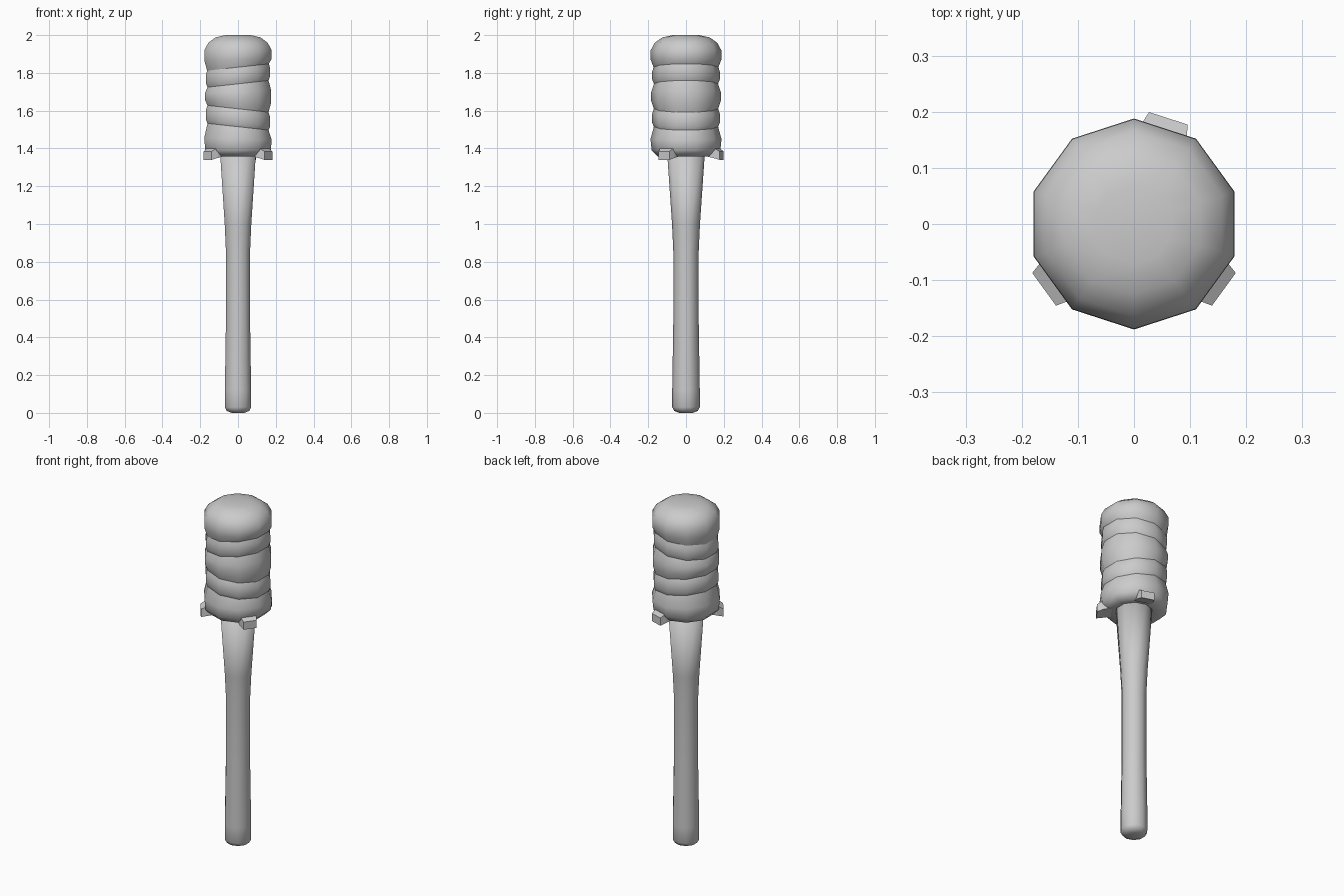
import bpy, bmesh, math
from mathutils import Vector

if "Cube" in bpy.data.objects:
    bpy.data.objects.remove(bpy.data.objects["Cube"])

SIDES = 10


def lathe(name, rings, sharp=()):
    """Ten-sided lathe. Each ring is (radius, height, slope along x)."""
    bm = bmesh.new()
    loops = []
    for r, z, slope in rings:
        loop = []
        for k in range(SIDES):
            a = math.pi / 2 + 2 * math.pi * k / SIDES
            x, y = r * math.cos(a), r * math.sin(a)
            loop.append(bm.verts.new((x, y, z + slope * x)))
        loops.append(loop)
    for a, b in zip(loops, loops[1:]):
        for k in range(SIDES):
            n = (k + 1) % SIDES
            bm.faces.new((a[k], a[n], b[n], b[k]))
    bm.faces.new(list(reversed(loops[0])))
    bm.faces.new(loops[-1])
    for f in bm.faces:
        f.smooth = True
    for i in sharp:
        for k in range(SIDES):
            e = bm.edges.get((loops[i][k], loops[i][(k + 1) % SIDES]))
            e.smooth = False
    return finish(name, bm)


def finish(name, bm):
    bmesh.ops.recalc_face_normals(bm, faces=bm.faces)
    mesh = bpy.data.meshes.new(name)
    bm.to_mesh(mesh)
    bm.free()
    ob = bpy.data.objects.new(name, mesh)
    bpy.context.collection.objects.link(ob)
    return ob


# Wooden handle, flaring towards the head
lathe("handle", [
    (0.035, 0.0, 0), (0.062, 0.01, 0), (0.073, 0.03, 0), (0.073, 0.12, 0),
    (0.067, 0.5, 0), (0.067, 0.85, 0), (0.074, 1.0, 0), (0.1, 1.38, 0),
])

# Wrapped cloth head: two bands tilted opposite ways, creased at the grooves
T = 0.11
lathe("wrapped_head", [
    (0.09, 1.37, 0), (0.15, 1.358, 0), (0.182, 1.39, 0), (0.188, 1.45, -0.03),
    (0.170, 1.515, -T), (0.179, 1.535, -T), (0.179, 1.585, -T), (0.170, 1.61, -T),
    (0.184, 1.65, -0.05), (0.184, 1.70, 0.05),
    (0.170, 1.742, T), (0.179, 1.765, T), (0.179, 1.805, T), (0.172, 1.83, T),
    (0.187, 1.87, 0.03), (0.187, 1.92, 0), (0.165, 1.96, 0),
    (0.125, 1.988, 0), (0.07, 2.0, 0),
], sharp=(4, 7, 10, 13))

# Three loose cloth tabs around the lower rim
for i, deg in enumerate((72, 216, 324)):
    a = math.radians(deg)
    out = Vector((math.cos(a), math.sin(a), 0))
    side = Vector((-math.sin(a), math.cos(a), 0))
    bm = bmesh.new()
    ends = []
    for r, w, z0, z1 in ((0.12, 0.048, 1.36, 1.415), (0.165, 0.045, 1.35, 1.405), (0.198, 0.036, 1.34, 1.385)):
        ends.append([bm.verts.new(out * r + side * (s * w) + Vector((0, 0, z)))
                     for s, z in ((-1, z0), (1, z0), (1, z1), (-1, z1))])
    for p, q in zip(ends, ends[1:]):
        for k in range(4):
            bm.faces.new((p[k], p[(k + 1) % 4], q[(k + 1) % 4], q[k]))
    bm.faces.new(ends[0])
    bm.faces.new(ends[-1])
    finish(f"cloth_tab_{i + 1}", bm)
